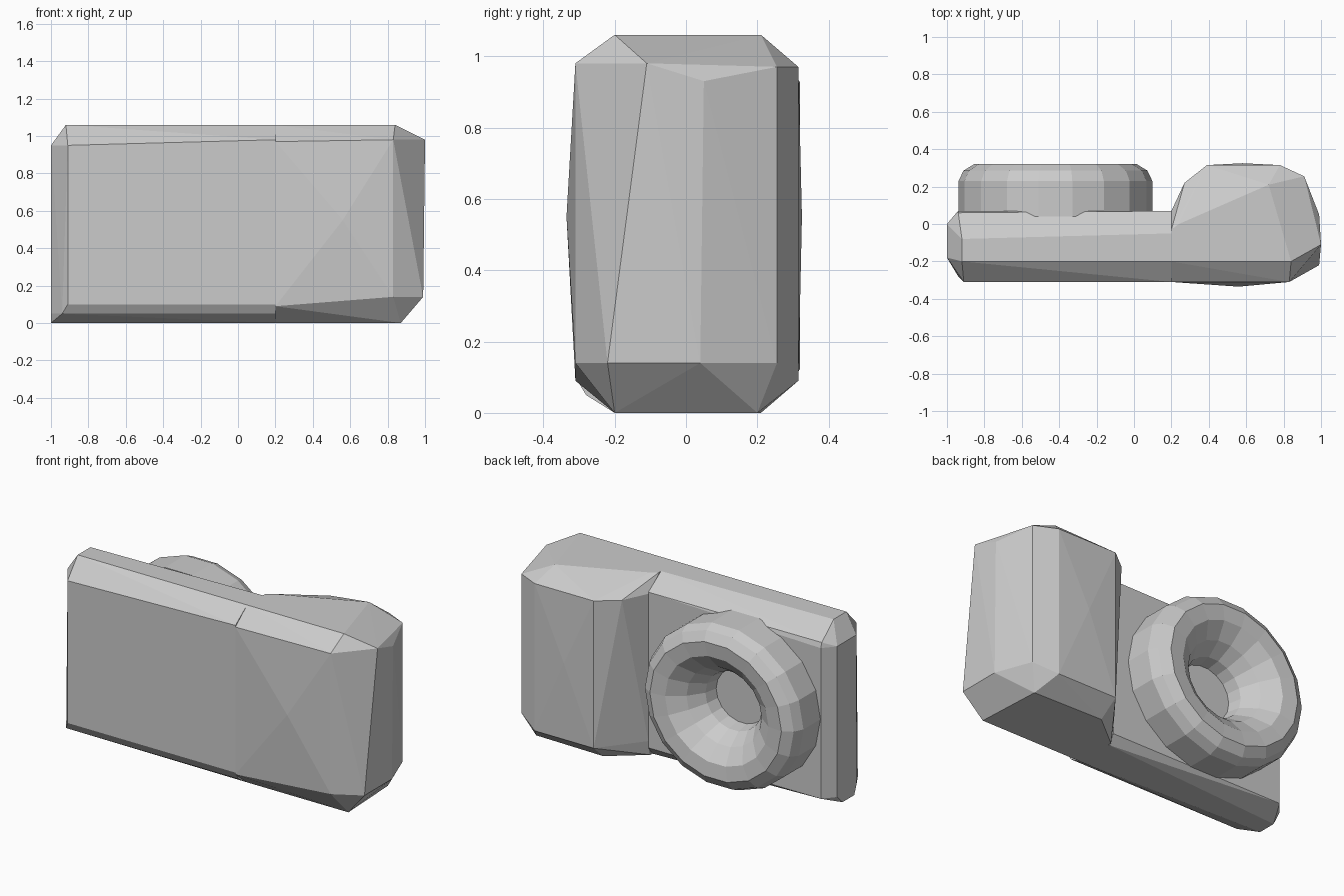
import bpy, bmesh, math

if "Cube" in bpy.data.objects:
    bpy.data.objects.remove(bpy.data.objects["Cube"])

def finish(name, bm):
    bmesh.ops.recalc_face_normals(bm, faces=bm.faces)
    me = bpy.data.meshes.new(name)
    bm.to_mesh(me)
    bm.free()
    ob = bpy.data.objects.new(name, me)
    bpy.context.collection.objects.link(ob)
    return ob

def faceted_block(name, levels):
    """Convex block wrapped around horizontal outlines: {z: [(x, y), ...]}."""
    bm = bmesh.new()
    for z, outline in levels.items():
        for x, y in outline:
            bm.verts.new((x, y, z))
    bmesh.ops.convex_hull(bm, input=bm.verts)
    loose = [v for v in bm.verts if not v.link_faces]
    bmesh.ops.delete(bm, geom=loose, context='VERTS')
    return finish(name, bm)

# Thin slab body: chamfered edges, top falling away towards the back
faceted_block("body_slab", {
    0.00: [(0.2, -0.2), (-1, -0.16), (-1, -0.05), (0.2, 0.03)],
    0.05: [(-1, -0.18), (-1, 0.0), (-0.94, 0.07), (0.2, 0.07), (0.2, -0.28), (-0.94, -0.28)],
    0.10: [(0.2, -0.31), (-0.91, -0.31)],
    0.95: [(-1, -0.18), (-1, 0.0), (-0.91, -0.31), (-0.94, 0.07)],
    0.98: [(0.2, -0.31), (0.2, 0.07), (-0.94, 0.06)],
    1.06: [(0.2, -0.2), (-0.92, -0.2), (-0.92, -0.08), (0.2, -0.05)],
})

# Deep grip block, wider towards the back
faceted_block("grip_block", {
    0.00: [(0.2, -0.2), (0.87, -0.2), (0.85, 0.2), (0.4, 0.21), (0.2, 0.05)],
    0.09: [(0.2, -0.31), (0.2, 0.07), (0.39, 0.315), (0.78, 0.315)],
    0.14: [(0.83, -0.31), (0.99, -0.22), (0.99, 0.04), (0.91, 0.255)],
    0.55: [(0.56, -0.335), (0.58, 0.325)],
    0.93: [(0.99, 0.05)],
    0.97: [(0.2, -0.31), (0.2, 0.07), (0.91, 0.255), (0.39, 0.315), (0.78, 0.315), (0.27, 0.22)],
    0.98: [(0.83, -0.31), (1.0, -0.11)],
    1.06: [(0.2, -0.2), (0.84, -0.2), (0.72, 0.21), (0.24, 0.0), (0.2, -0.03)],
})

# Chunky faceted ring on the back; profile is (radius fraction, y)
profile = [(1.0, 0.04), (1.0, 0.23), (0.95, 0.285), (0.84, 0.32),
           (0.66, 0.31), (0.48, 0.24), (0.36, 0.15), (0.32, 0.04)]
SIDES, CX, CZ, RX, RZ = 18, -0.42, 0.525, 0.518, 0.485
bm = bmesh.new()
rings = []
for i in range(SIDES):
    a = 2 * math.pi * i / SIDES
    rings.append([bm.verts.new((CX + RX * r * math.cos(a), y, CZ + RZ * r * math.sin(a)))
                  for r, y in profile])
n = len(profile)
for i in range(SIDES):
    p, q = rings[i], rings[(i + 1) % SIDES]
    for j in range(n):
        k = (j + 1) % n
        bm.faces.new((p[j], p[k], q[k], q[j]))
finish("back_ring", bm)
